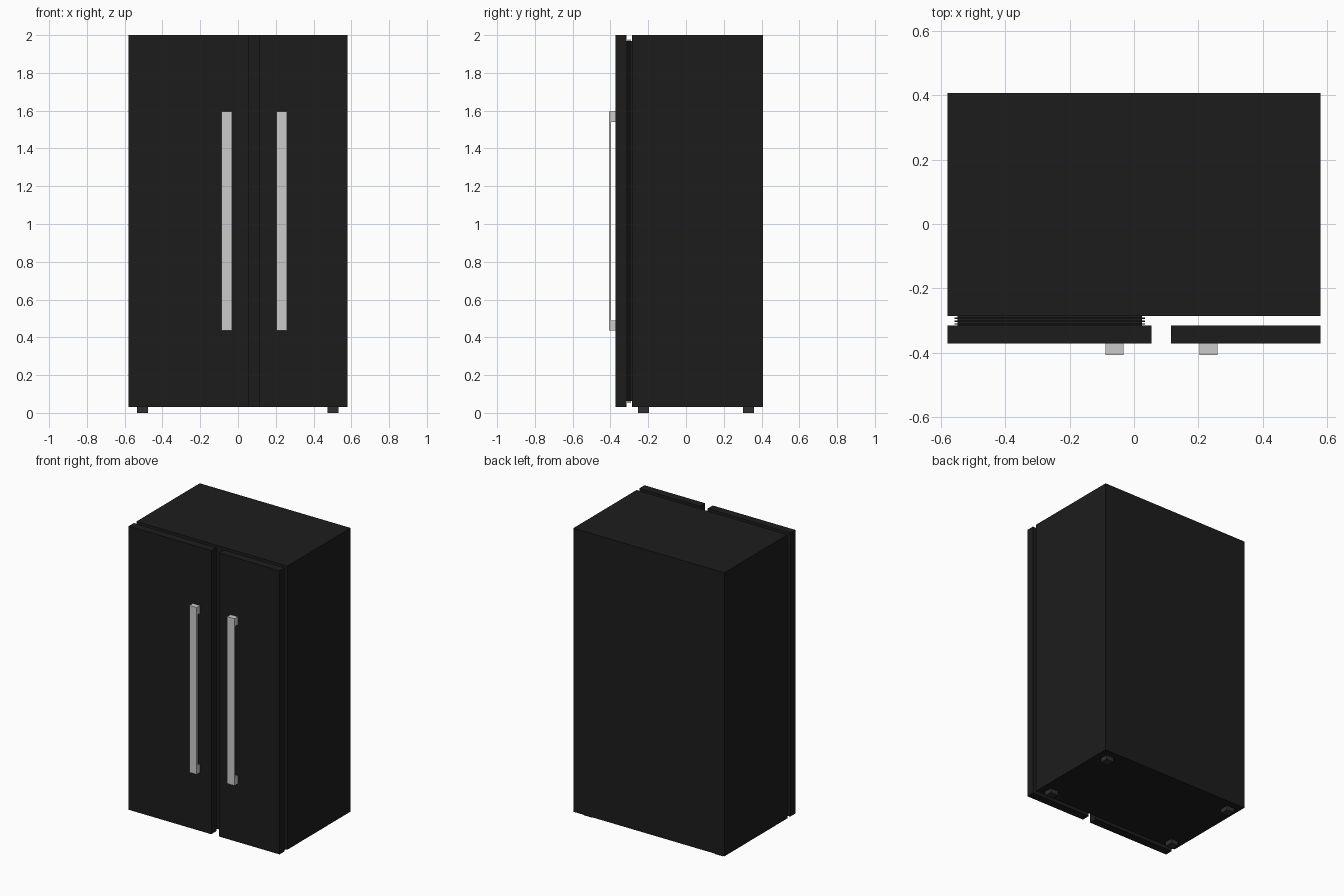
import bpy, bmesh

if "Cube" in bpy.data.objects:
    bpy.data.objects.remove(bpy.data.objects["Cube"])


def material(name, value):
    m = bpy.data.materials.new(name)
    m.diffuse_color = (value, value, value, 1)
    m.use_nodes = True
    m.node_tree.nodes["Principled BSDF"].inputs["Base Color"].default_value = m.diffuse_color
    return m


black = material("black_enamel", 0.012)
rubber = material("dark_rubber", 0.03)


def finish(name, bm, mat=None):
    bmesh.ops.recalc_face_normals(bm, faces=bm.faces)
    mesh = bpy.data.meshes.new(name)
    bm.to_mesh(mesh)
    bm.free()
    obj = bpy.data.objects.new(name, mesh)
    bpy.context.collection.objects.link(obj)
    if mat:
        mesh.materials.append(mat)
    return obj


def box(name, x, y, z, mat=None):
    bm = bmesh.new()
    bmesh.ops.create_cube(bm, size=1)
    for v in bm.verts:
        v.co = [lo + (c + 0.5) * (hi - lo) for c, (lo, hi) in zip(v.co, (x, y, z))]
    return finish(name, bm, mat)


def handle(name, x0, x1):
    # C-shaped side profile extruded across the handle width
    front, bar, back = -0.408, -0.396, -0.37
    z0, z1, end = 0.435, 1.595, 0.055
    profile = [(front, z0), (back, z0), (back, z0 + end), (bar, z0 + end),
               (bar, z1 - end), (back, z1 - end), (back, z1), (front, z1)]
    bm = bmesh.new()
    face = bm.faces.new([bm.verts.new((x0, y, z)) for y, z in profile])
    ext = bmesh.ops.extrude_face_region(bm, geom=[face])
    verts = [g for g in ext["geom"] if isinstance(g, bmesh.types.BMVert)]
    bmesh.ops.translate(bm, vec=(x1 - x0, 0, 0), verts=verts)
    return finish(name, bm)


def gasket(name, x, z):
    # ribbed rectangular seal: square-wave cross-section swept round a frame
    section = [(0.04, -0.316)]
    for y in (-0.310, -0.301, -0.292):
        section += [(0.009, y - 0.003), (0.0, y - 0.003),
                    (0.0, y + 0.001), (0.009, y + 0.001)]
    section[1:1] = [(0.009, -0.316)]
    section += [(0.009, -0.284), (0.04, -0.284)]
    bm = bmesh.new()
    rings = [[bm.verts.new(p) for p in ((x[0] + d, y, z[0] + d), (x[1] - d, y, z[0] + d),
                                        (x[1] - d, y, z[1] - d), (x[0] + d, y, z[1] - d))]
             for d, y in section]
    for a, b in zip(rings, rings[1:] + rings[:1]):
        for i in range(4):
            j = (i + 1) % 4
            bm.faces.new((a[i], a[j], b[j], b[i]))
    return finish(name, bm, black)


# Cabinet and doors
box("cabinet", (-0.58, 0.58), (-0.286, 0.408), (0.03, 2.0), black)
box("left_door", (-0.58, 0.055), (-0.372, -0.316), (0.03, 2.0), black)
box("right_door", (0.115, 0.58), (-0.372, -0.316), (0.03, 2.0), black)

# Door seal
gasket("left_door_gasket", (-0.558, 0.034), (0.053, 1.977))

# Handles
handle("left_handle", -0.088, -0.032)
handle("right_handle", 0.203, 0.259)

# Feet
for side, x in (("left", -0.505), ("right", 0.502)):
    for end, y in (("front", -0.225), ("back", 0.331)):
        box(f"{end}_{side}_foot", (x - 0.029, x + 0.029), (y - 0.029, y + 0.029),
            (0.0, 0.032), rubber)
